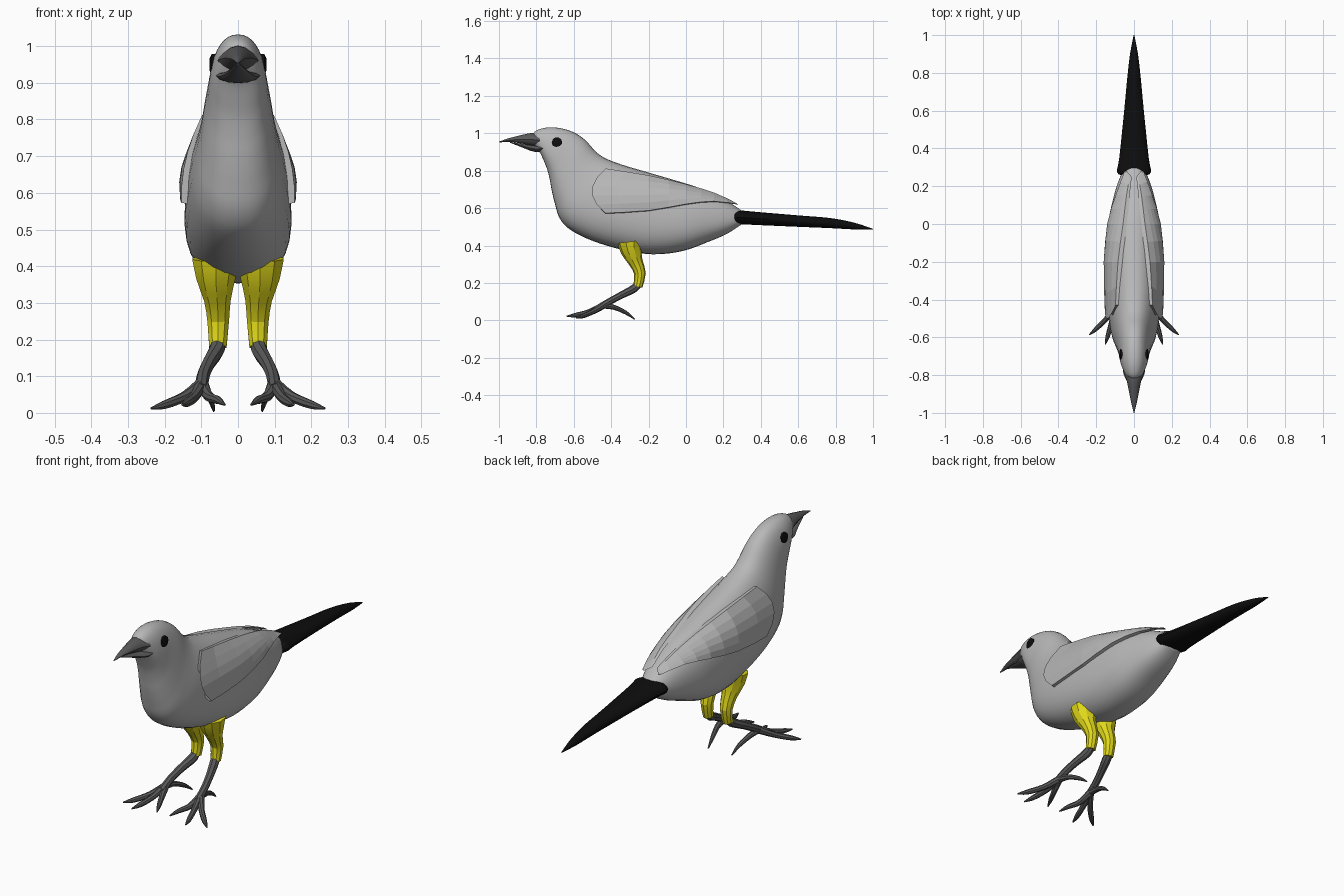
import bpy, bmesh, math
from mathutils import Vector

if "Cube" in bpy.data.objects:
    bpy.data.objects.remove(bpy.data.objects["Cube"])


def material(name, rgb):
    m = bpy.data.materials.new(name)
    m.diffuse_color = (*rgb, 1)
    m.use_nodes = True
    m.node_tree.nodes["Principled BSDF"].inputs["Base Color"].default_value = m.diffuse_color
    return m


GREY = material("plumage grey", (0.48, 0.48, 0.48))
DARK = material("horn dark grey", (0.10, 0.10, 0.10))
BLACK = material("tail black", (0.004, 0.004, 0.004))
YELLOW = material("thigh yellow", (0.74, 0.68, 0.01))


def skin(name, rings, mat, smooth=40, mirror=False):
    """Closed surface through equal-sized rings of points."""
    bm = bmesh.new()
    vr = [[bm.verts.new(p) for p in r] for r in rings]
    n = len(vr[0])
    for a, b in zip(vr, vr[1:]):
        for i in range(n):
            j = (i + 1) % n
            bm.faces.new((a[i], a[j], b[j], b[i]))
    bm.faces.new(vr[0])
    bm.faces.new(vr[-1])
    bmesh.ops.recalc_face_normals(bm, faces=bm.faces)
    me = bpy.data.meshes.new(name)
    bm.to_mesh(me)
    bm.free()
    me.materials.append(mat)
    if smooth:
        me.shade_smooth()
        me.set_sharp_from_angle(angle=math.radians(smooth))
    ob = bpy.data.objects.new(name, me)
    bpy.context.collection.objects.link(ob)
    if mirror:
        ob.modifiers.new("mirror", 'MIRROR')
    return ob


def spline(keys, steps):
    """Catmull-Rom interpolation of number tuples."""
    k = [keys[0]] + list(keys) + [keys[-1]]
    out = []
    for i in range(1, len(k) - 2):
        for s in range(steps):
            t = s / steps
            out.append(tuple(
                0.5 * (2 * b + (c - a) * t + (2 * a - 5 * b + 4 * c - d) * t * t
                       + (3 * b - a - 3 * c + d) * t ** 3)
                for a, b, c, d in zip(*k[i - 1:i + 3])))
    return out + [tuple(keys[-1])]


def section(ty, tz, by, bz, w, n=32, power=2.0, pear=0.0):
    """Rounded ring between a top and a bottom point, half width w."""
    top, bot = Vector((0, ty, tz)), Vector((0, by, bz))
    mid, up = (top + bot) / 2, (top - bot) / 2
    ring = []
    for i in range(n):
        a = 2 * math.pi * i / n
        c, s = math.cos(a), math.sin(a)
        cx = math.copysign(abs(c) ** (2 / power), c)
        sz = math.copysign(abs(s) ** (2 / power), s)
        ring.append(mid + up * sz + Vector((w * cx * (1 - pear * sz), 0, 0)))
    return ring


def tube(name, keys, mat, n=8, steps=3, smooth=40):
    """Mirrored tapering limb through (x, y, z, radius) points."""
    pts = spline(keys, steps)
    rings = []
    for i, p in enumerate(pts):
        d = (Vector(pts[min(i + 1, len(pts) - 1)][:3])
             - Vector(pts[max(i - 1, 0)][:3])).normalized()
        u = d.cross(Vector((1, 0, 0)) if abs(d.x) < .8 else Vector((0, 0, 1))).normalized()
        v = d.cross(u)
        rings.append([Vector(p[:3]) + p[3] * (u * math.cos(a) + v * math.sin(a))
                      for a in (2 * math.pi * k / n for k in range(n))])
    return skin(name, rings, mat, smooth, True)


# Head, neck and body: top y, top z, bottom y, bottom z, half width
body = [
    (-.825, .985, -.80, .92, .025), (-.80, 1.015, -.78, .895, .048),
    (-.74, 1.031, -.757, .845, .066), (-.67, 1.027, -.74, .80, .076),
    (-.60, 1.005, -.727, .745, .083), (-.54, .965, -.717, .69, .092),
    (-.49, .91, -.70, .62, .103), (-.45, .877, -.675, .545, .115),
    (-.40, .853, -.62, .485, .127), (-.32, .825, -.50, .425, .138),
    (-.20, .79, -.34, .377, .144), (-.07, .752, -.18, .353, .144),
    (.05, .715, -.02, .37, .135), (.15, .672, .12, .42, .110),
    (.23, .632, .22, .463, .083), (.30, .585, .30, .515, .05)]
skin("body", [section(*k, power=2.25, pear=.1) for k in spline(body, 4)], GREY, 60)

# Tail
tail = [(.25, .572, .26, .533, .06), (.28, .588, .27, .515, .09),
        (.35, .582, .35, .511, .078), (.60, .561, .60, .50, .052),
        (.77, .547, .77, .493, .036), (.90, .522, .90, .486, .021),
        (1.0, .489, 1.0, .485, .002)]
skin("tail", [section(*k, n=16) for k in spline(tail, 3)], BLACK)

# Beak halves
upper = [(-.78, 1.0, -.78, .922, .056), (-.83, 1.001, -.82, .932, .040),
         (-.89, .988, -.88, .945, .027), (-.95, .973, -.94, .954, .015),
         (-1.0, .955, -.997, .951, .002)]
lower = [(-.765, .936, -.765, .904, .060), (-.80, .934, -.795, .899, .054),
         (-.84, .938, -.835, .908, .036), (-.885, .945, -.88, .926, .022),
         (-.94, .954, -.94, .949, .004)]
skin("upper_beak", [section(*k, n=12, power=1.7) for k in spline(upper, 3)], DARK)
skin("lower_beak", [section(*k, n=12) for k in spline(lower, 3)], DARK)

# Eyes: low domes on the sides of the head
eye = [[Vector((x, -.69 + r * math.cos(a), .95 + 1.05 * r * math.sin(a)))
        for a in (math.pi * k / 5 for k in range(10))]
       for x, r in ((.055, .028), (.072, .028), (.078, .016))]
skin("eyes", eye, BLACK, 40, True)

# Wings: top, middle and bottom edge points from shoulder to tip
top = [(.098, -.43, .812), (.085, -.20, .775), (.058, 0, .728), (.04, .15, .683), (.022, .25, .637)]
mid = [(.143, -.503, .69), (.148, -.20, .69), (.117, 0, .685), (.074, .15, .661), (.036, .265, .628)]
low = [(.154, -.43, .573), (.158, -.20, .587), (.142, 0, .622), (.098, .15, .637), (.05, .28, .62)]
wing = []
cols = list(zip(spline(top, 2), spline(mid, 2), spline(low, 2)))
for i, (a, b, c) in enumerate(cols):
    thick = .035 - .025 * i / (len(cols) - 1)
    outer = []
    for k in range(6):
        t = k / 5
        outer.append(Vector(a) * (1 - t) * (1 - 2 * t) + Vector(b) * 4 * t * (1 - t)
                     + Vector(c) * t * (2 * t - 1))
    inner = [Vector((max(p.x - thick, .003), p.y, p.z - thick * .2)) for p in outer]
    wing.append(outer + inner[::-1])
skin("wings", wing, GREY, 0, True)

# Legs: feathered thighs and bare shanks
tube("thighs", [(.060, -.30, .42, .068), (.060, -.292, .37, .056), (.056, -.268, .31, .038),
                (.054, -.246, .25, .031), (.055, -.258, .18, .025)], YELLOW, 10, 2, 20)
tube("shanks", [(.055, -.245, .21, .018), (.058, -.275, .172, .022), (.080, -.345, .135, .019),
                (.095, -.41, .10, .018), (.100, -.47, .065, .018)], DARK)

# Toes: three forward and one backward, tapering to claws
toes = {
    "outer_toes": [(.098, -.44, .08, .018), (.145, -.50, .045, .014),
                   (.200, -.555, .022, .012), (.237, -.587, .012, .003)],
    "middle_toes": [(.098, -.44, .08, .018), (.118, -.52, .045, .014),
                    (.138, -.59, .028, .012), (.152, -.637, .022, .003)],
    "inner_toes": [(.098, -.44, .08, .018), (.080, -.50, .045, .014),
                   (.055, -.555, .035, .011), (.036, -.60, .022, .003)],
    "back_toes": [(.098, -.44, .08, .017), (.090, -.38, .068, .013),
                  (.075, -.32, .040, .010), (.066, -.273, .005, .003)],
}
for name, path in toes.items():
    tube(name, path, DARK)
